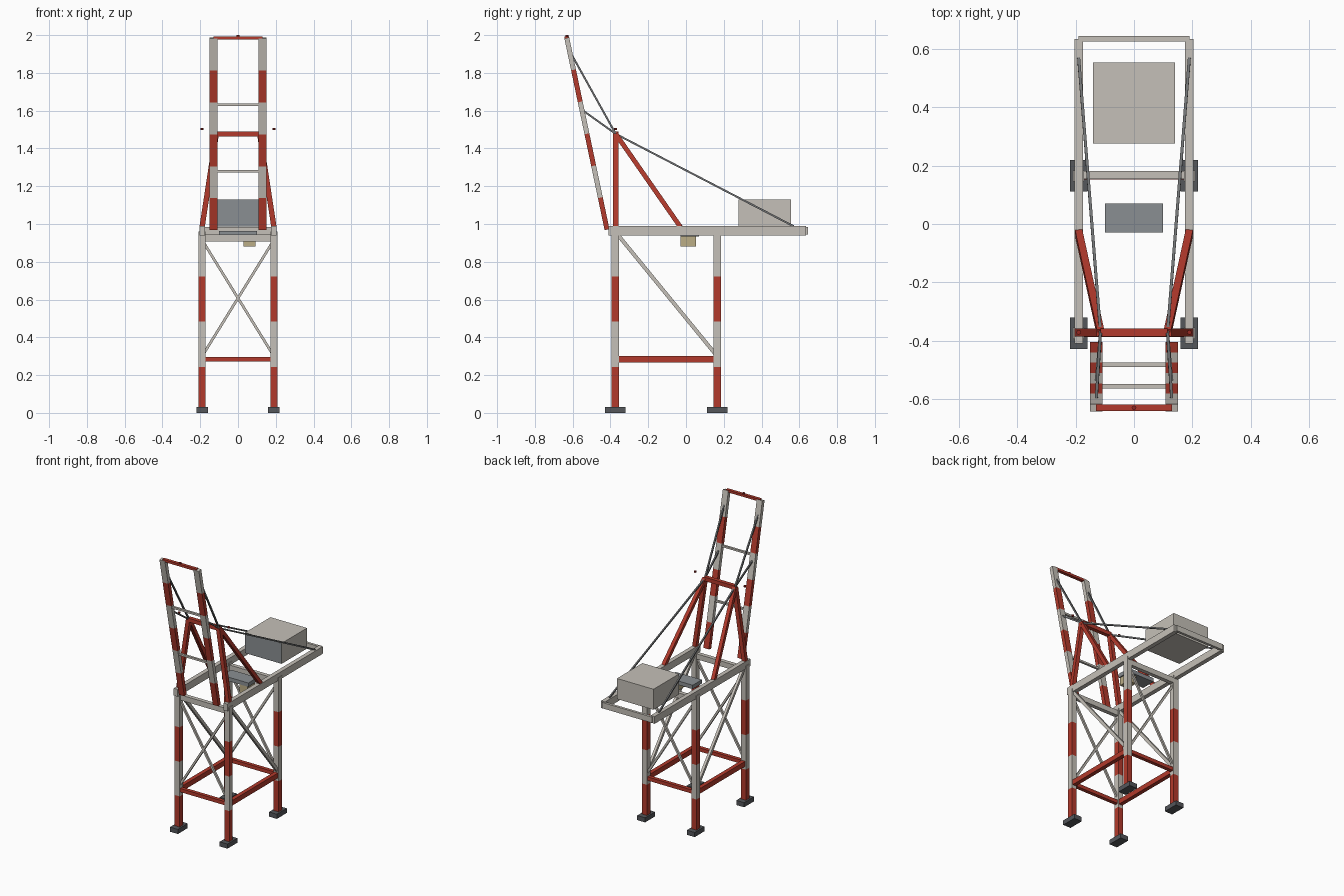
import bpy, bmesh
from mathutils import Vector

default = bpy.data.objects.get("Cube")
if default:
    bpy.data.objects.remove(default, do_unlink=True)


def material(name, rgb):
    m = bpy.data.materials.new(name)
    m.use_nodes = True
    m.diffuse_color = (*rgb, 1)
    m.node_tree.nodes["Principled BSDF"].inputs["Base Color"].default_value = (*rgb, 1)
    return m


GREY = material("light grey paint", (0.56, 0.53, 0.48))
RED = material("red paint", (0.45, 0.042, 0.025))
DARK = material("dark steel", (0.09, 0.095, 0.105))
STEEL = material("blue grey steel", (0.255, 0.275, 0.29))
CABLE = material("cable grey", (0.16, 0.165, 0.17))
TAN = material("cabin tan", (0.5, 0.42, 0.24))
LAMP = material("lamp red", (0.3, 0.02, 0.015))


def finish(name, bm, mats):
    bmesh.ops.recalc_face_normals(bm, faces=bm.faces)
    mesh = bpy.data.meshes.new(name)
    bm.to_mesh(mesh)
    bm.free()
    for m in mats:
        mesh.materials.append(m)
    ob = bpy.data.objects.new(name, mesh)
    bpy.context.collection.objects.link(ob)
    return ob


def beam(name, p, q, w, h, mats, bands=1):
    """Box section from p to q, split along its length into alternating bands."""
    p, q = Vector(p), Vector(q)
    d = (q - p).normalized()
    ref = Vector((0, 1, 0)) if abs(d.x) > 0.4 else Vector((1, 0, 0))
    side = (ref - d * ref.dot(d)).normalized()
    up = d.cross(side)
    bm = bmesh.new()
    rings = []
    for i in range(bands + 1):
        c = p.lerp(q, i / bands)
        rings.append([bm.verts.new(c + side * w / 2 * a + up * h / 2 * b)
                      for a, b in ((-1, -1), (1, -1), (1, 1), (-1, 1))])
    for i in range(bands):
        for k in range(4):
            n = (k + 1) % 4
            f = bm.faces.new((rings[i][k], rings[i][n], rings[i + 1][n], rings[i + 1][k]))
            f.material_index = i % len(mats)
    bm.faces.new(rings[0][::-1])
    bm.faces.new(rings[-1]).material_index = (bands - 1) % len(mats)
    return finish(name, bm, mats)


def box(name, x, y, z, mat):
    """Box given by its (min, max) range on each axis."""
    xm, ym = sum(x) / 2, sum(y) / 2
    return beam(name, (xm, ym, z[0]), (xm, ym, z[1]), x[1] - x[0], y[1] - y[0], [mat])


def lamp(name, x, y, z):
    bm = bmesh.new()
    bmesh.ops.create_cone(bm, cap_ends=True, segments=8, radius1=0.008, radius2=0.008, depth=0.01)
    bmesh.ops.translate(bm, verts=bm.verts, vec=(x, y, z))
    finish(name, bm, [LAMP])


LEG_X, FRONT, BACK = 0.19, -0.375, 0.165
APEX_X, APEX_Y, APEX_Z = 0.115, -0.372, 1.477
BOOM_X = 0.13
BOOM_LOW, BOOM_TOP = Vector((0, -0.418, 0.97)), Vector((0, -0.631, 1.985))


def on_boom(z):
    return BOOM_LOW.lerp(BOOM_TOP, (z - BOOM_LOW.z) / (BOOM_TOP.z - BOOM_LOW.z))


# Parts repeated on both sides
for s, label in ((1, "left"), (-1, "right")):
    x, ax, bx = s * LEG_X, s * APEX_X, s * BOOM_X
    for y, end in ((FRONT, "front"), (BACK, "back")):
        box(f"{end}_{label}_foot", (x - 0.03, x + 0.03), (y - 0.054, y + 0.054), (0, 0.032), DARK)
        beam(f"{end}_{label}_leg", (x, y, 0.005), (x, y, 0.96), 0.038, 0.038, [RED, GREY], 4)
    beam(f"{label}_lower_tie", (x, FRONT, 0.283), (x, BACK, 0.283), 0.028, 0.035, [RED])
    beam(f"{label}_side_brace", (x, FRONT, 0.96), (x, BACK, 0.3), 0.018, 0.02, [GREY])
    beam(f"{label}_girder", (x, -0.41, 0.964), (x, 0.635, 0.964), 0.03, 0.05, [GREY])

    # A-frame and its stays
    beam(f"{label}_frame_post", (x, APEX_Y, 0.985), (ax, APEX_Y, APEX_Z), 0.028, 0.027, [RED])
    beam(f"{label}_frame_strut", (x, -0.03, 0.985), (ax, APEX_Y, APEX_Z), 0.025, 0.025, [RED])
    apex = (ax, APEX_Y, APEX_Z)
    beam(f"{label}_back_stay", apex, (x, 0.57, 0.988), 0.01, 0.01, [CABLE])
    for z, part in ((1.9, "upper"), (1.6, "middle")):
        beam(f"{label}_{part}_boom_stay", apex, on_boom(z) + Vector((bx, 0.006, 0)), 0.01, 0.01, [CABLE])
    lamp(f"{label}_frame_lamp", x, APEX_Y, 1.502)

    # Raised boom chord
    off = Vector((bx, 0, 0))
    beam(f"{label}_boom_chord", BOOM_LOW + off, BOOM_TOP + off, 0.042, 0.026, [RED, GREY], 6)


def crossbar(name, half, y, z, w, h, mat):
    beam(name, (-half, y, z), (half, y, z), w, h, [mat])


# Portal cross members
for y, end in ((FRONT, "front"), (BACK, "back")):
    crossbar(f"{end}_lower_tie", LEG_X, y, 0.284, 0.025, 0.025, RED)
    crossbar(f"{end}_upper_beam", LEG_X, y + 0.003, 0.925, 0.028, 0.037, GREY)
    for s, label in ((1, "rising"), (-1, "falling")):
        beam(f"{end}_{label}_brace", (-s * LEG_X, y, 0.3), (s * LEG_X, y, 0.915), 0.014, 0.014, [GREY])
crossbar("girder_end_beam", LEG_X, 0.636, 0.965, 0.018, 0.04, GREY)

# Boom and A-frame cross members
crossbar("frame_top_beam", APEX_X, APEX_Y, APEX_Z, 0.027, 0.027, RED)
crossbar("boom_top_beam", BOOM_X, BOOM_TOP.y, 1.984, 0.022, 0.016, RED)
for z, part in ((1.28, "lower"), (1.632, "upper")):
    crossbar(f"{part}_boom_rung", BOOM_X, on_boom(z).y, z, 0.015, 0.013, GREY)
lamp("boom_lamp", 0, BOOM_TOP.y, 1.995)

# Machinery house with a steel front wall
house = box("machinery_house", (-0.14, 0.14), (0.277, 0.555), (0.988, 1.13), GREY)
house.data.materials.append(STEEL)
for f in house.data.polygons:
    if f.normal.y < -0.5:
        f.material_index = 1

# Trolley and operator cabin
box("trolley", (-0.1, 0.1), (-0.03, 0.07), (0.935, 0.962), STEEL)
box("operator_cabin", (0.03, 0.092), (-0.028, 0.054), (0.88, 0.937), TAN)
